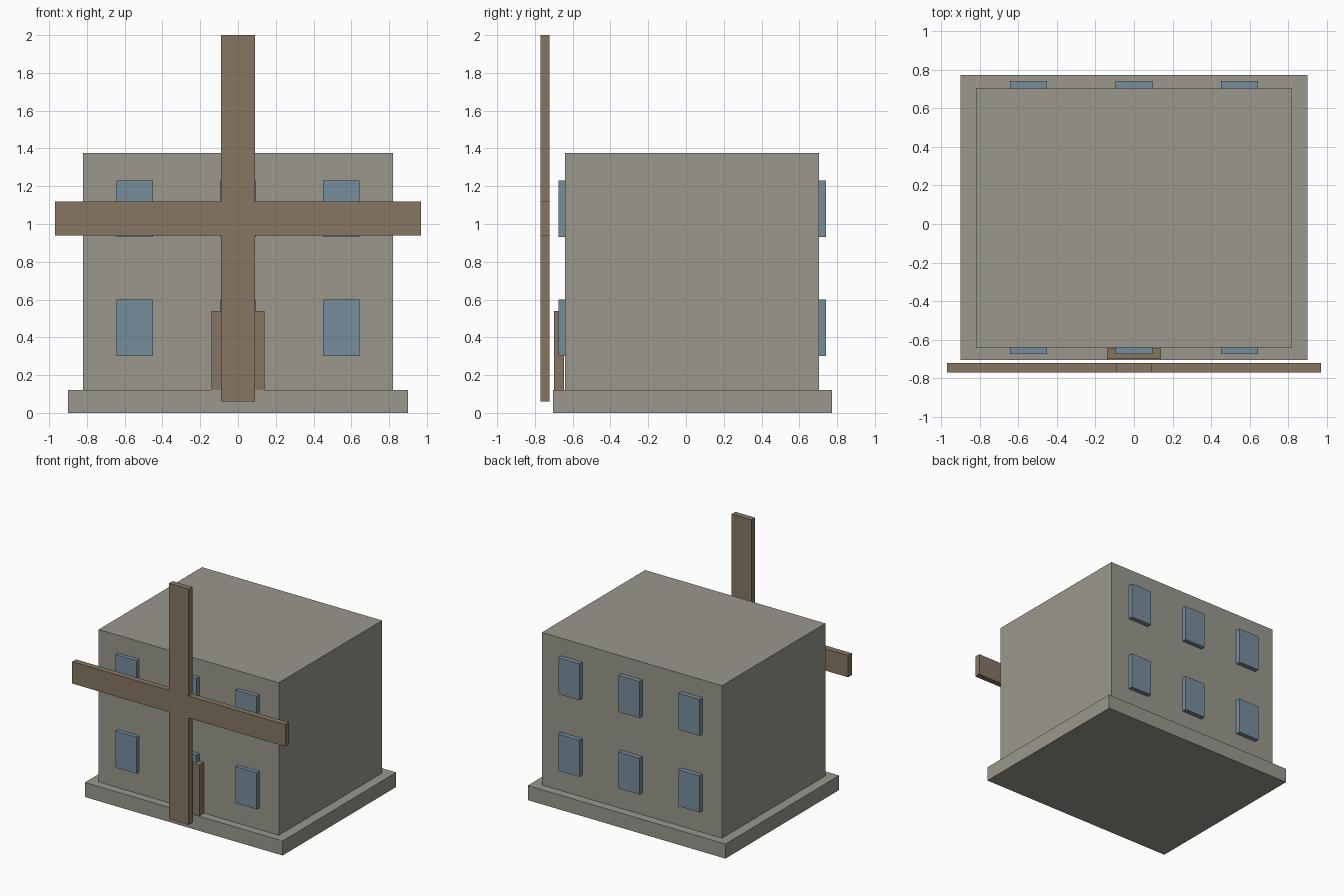
import bpy
import bmesh

cube = bpy.data.objects.get("Cube")
if cube:
    bpy.data.objects.remove(cube, do_unlink=True)


def material(name, rgb):
    mat = bpy.data.materials.new(name)
    mat.use_nodes = True
    mat.diffuse_color = (*rgb, 1)
    mat.node_tree.nodes["Principled BSDF"].inputs["Base Color"].default_value = (*rgb, 1)
    return mat


stone = material("warm_grey_stone", (0.32, 0.31, 0.265))
wood = material("brown_wood", (0.24, 0.18, 0.125))
glass = material("blue_glass", (0.185, 0.27, 0.335))


def add_object(name, bm, mat):
    bmesh.ops.recalc_face_normals(bm, faces=bm.faces)
    mesh = bpy.data.meshes.new(name)
    bm.to_mesh(mesh)
    bm.free()
    mesh.materials.append(mat)
    obj = bpy.data.objects.new(name, mesh)
    bpy.context.collection.objects.link(obj)
    return obj


def box(name, x, y, z, mat):
    """Box spanning the (low, high) range on each axis."""
    bm = bmesh.new()
    bmesh.ops.create_cube(bm, size=1)
    for v in bm.verts:
        v.co = [sum(r) / 2 + c * (r[1] - r[0]) for r, c in zip((x, y, z), v.co)]
    return add_object(name, bm, mat)


# Building
box("foundation", (-0.9, 0.9), (-0.705, 0.772), (0, 0.12), stone)
box("main_block", (-0.82, 0.82), (-0.64, 0.703), (0.12, 1.375), stone)
box("door", (-0.14, 0.14), (-0.7, -0.645), (0.12, 0.54), wood)

# Windows: two floors of three, front and back
for side, y in (("front", (-0.675, -0.64)), ("back", (0.703, 0.742))):
    for floor, z in (("lower", (0.3, 0.6)), ("upper", (0.93, 1.23))):
        for place, x in (("right", -0.547), ("middle", 0), ("left", 0.547)):
            box(f"{side}_{floor}_{place}_window", (x - 0.096, x + 0.096), y, z, glass)

# Sails: one plus-shaped outline, extruded backwards
half, reach, hub = 0.09, 0.97, 1.03
corner = [(half, half), (half, reach), (-half, reach)]
outline = []
for turn in range(4):
    outline += corner
    corner = [(-z, x) for x, z in corner]
bm = bmesh.new()
face = bm.faces.new([bm.verts.new((x, -0.77, hub + z)) for x, z in outline])
extruded = bmesh.ops.extrude_face_region(bm, geom=[face])["geom"]
for v in extruded:
    if isinstance(v, bmesh.types.BMVert):
        v.co.y = -0.722
add_object("sails", bm, wood)
